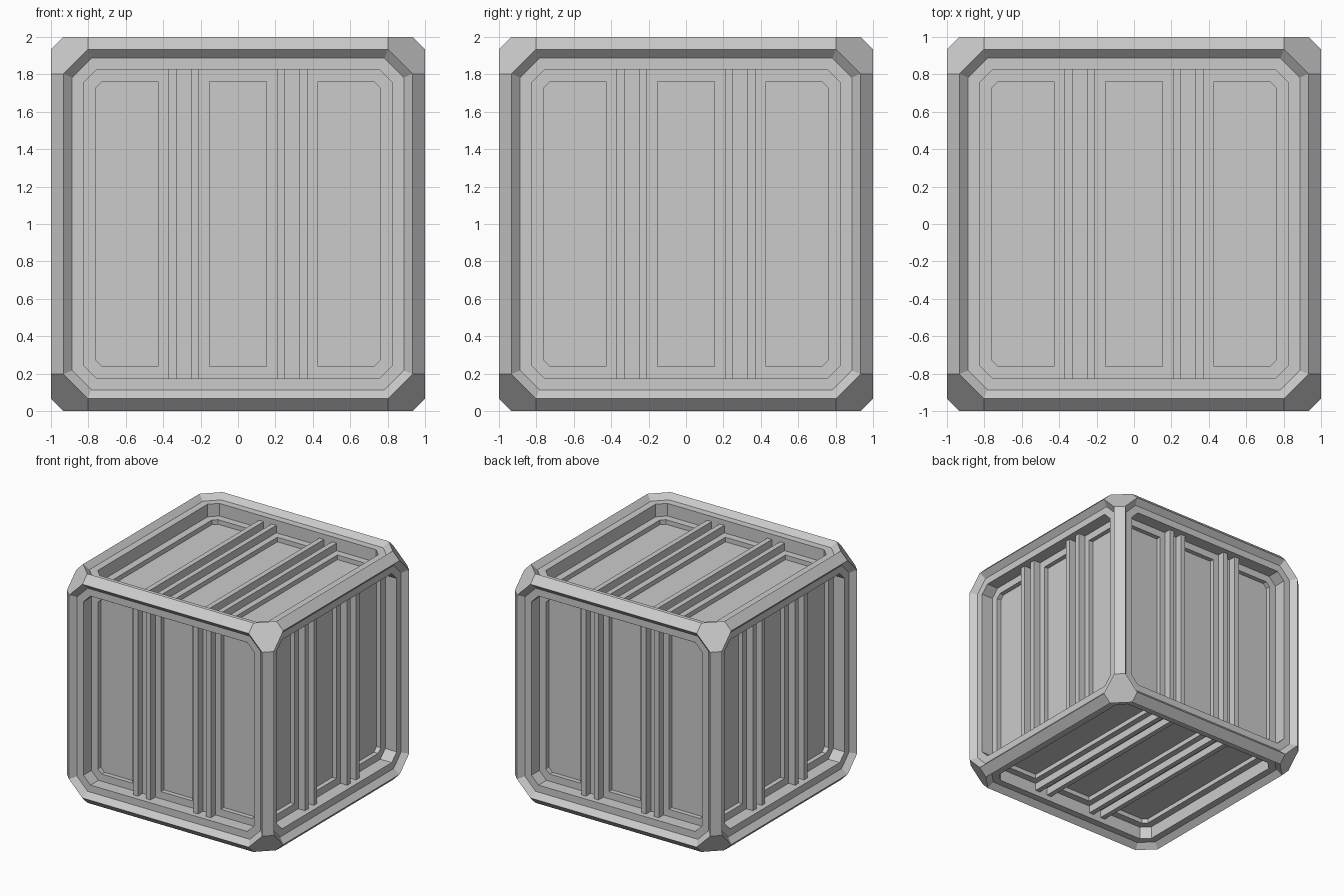
import bpy, bmesh, math
from itertools import permutations, product
from mathutils import Matrix, Vector

if "Cube" in bpy.data.objects:
    bpy.data.objects.remove(bpy.data.objects["Cube"])

OUT, MID, LOW = 1.0, 0.933, 0.803          # chamfered cube corner values
SLOPE, FLOOR, PANEL, RIB = 0.045, 0.155, 0.195, 0.09   # depths below each face


def new_object(name, bm):
    bmesh.ops.recalc_face_normals(bm, faces=bm.faces)
    mesh = bpy.data.meshes.new(name)
    bm.to_mesh(mesh)
    bm.free()
    obj = bpy.data.objects.new(name, mesh)
    bpy.context.collection.objects.link(obj)
    return obj


def octagon(a, b):
    return [(a, -b), (a, b), (b, a), (-b, a), (-a, b), (-a, -b), (-b, -a), (b, -a)]


def side_matrices():
    up = Matrix.Translation((0, 0, 1))
    stand = Matrix.Rotation(math.pi / 2, 4, 'X')
    sides = {"top": Matrix.Identity(4), "bottom": Matrix.Rotation(math.pi, 4, 'X')}
    for i, name in enumerate(("front", "right", "back", "left")):
        sides[name] = Matrix.Rotation(i * math.pi / 2, 4, 'Z') @ stand
    return {n: up @ m for n, m in sides.items()}


def ring(bm, m, pts, depth):
    return [bm.verts.new(m @ Vector((x, y, 1 - depth))) for x, y in pts]


def bridge(bm, a, b):
    for i in range(len(a)):
        j = (i + 1) % len(a)
        bm.faces.new((a[i], a[j], b[j], b[i]))


def loop_edges(bm, r):
    out = []
    for i in range(len(r)):
        pair = (r[i], r[(i + 1) % len(r)])
        out.append(bm.edges.get(pair) or bm.edges.new(pair))
    return out


# Panel outlines: plain centre panel and two side panels with clipped outer corners
P, C = 0.762, 0.035
centre = [(-0.153, -P), (0.153, -P), (0.153, P), (-0.153, P)]
right = [(0.427, -P), (P - C, -P), (P, -P + C), (P, P - C), (P - C, P), (0.427, P)]
left = [(-x, y) for x, y in right]

sides = side_matrices()
body = bmesh.new()

# Corner facets
for s in product((1, -1), repeat=3):
    pts = [Vector(p) for p in permutations((OUT, MID, LOW))]
    n = Vector((1, 1, 1)).normalized()
    u = Vector((1, -1, 0)).normalized()
    v = n.cross(u)
    pts.sort(key=lambda p: math.atan2(p.dot(v), p.dot(u)))
    body.faces.new([body.verts.new((p.x * s[0], p.y * s[1], p.z * s[2] + 1)) for p in pts])

# Edge chamfers
for axis in range(3):
    for s, t in product((1, -1), repeat=2):
        quad = []
        for a, b, c in ((OUT, MID, LOW), (OUT, MID, -LOW), (MID, OUT, -LOW), (MID, OUT, LOW)):
            co = [0, 0, 0]
            co[axis], co[(axis + 1) % 3], co[(axis + 2) % 3] = c, a * s, b * t
            quad.append(body.verts.new((co[0], co[1], co[2] + 1)))
        body.faces.new(quad)

# Recessed sides: sloped rim, flat border, well, floor and sunken panels
for m in sides.values():
    rim = ring(body, m, octagon(MID, LOW), 0)
    border = ring(body, m, octagon(0.887, 0.783), SLOPE)
    lip = ring(body, m, octagon(0.825, 0.757), SLOPE)
    well = ring(body, m, octagon(0.825, 0.757), FLOOR)
    for a, b in ((rim, border), (border, lip), (lip, well)):
        bridge(body, a, b)
    edges = loop_edges(body, well)
    for outline in (left, centre, right):
        top = ring(body, m, outline, FLOOR)
        low = ring(body, m, outline, PANEL)
        bridge(body, top, low)
        body.faces.new(low)
        edges += loop_edges(body, top)
    bmesh.ops.triangle_fill(body, use_beauty=True, edges=edges,
                            normal=m.to_3x3() @ Vector((0, 0, 1)))
bmesh.ops.remove_doubles(body, verts=body.verts, dist=0.0005)
new_object("crate_body", body)

# Paired ribs on each side
for name, m in sides.items():
    bm = bmesh.new()
    height = FLOOR + 0.01 - RIB
    for x in (-0.352, -0.23, 0.23, 0.352):
        place = Matrix.Translation((x, 0, 1 - RIB - height / 2))
        size = Matrix.Diagonal((0.045, 1.65, height, 1))
        bmesh.ops.create_cube(bm, size=1, matrix=m @ place @ size)
    new_object(name + "_ribs", bm)
